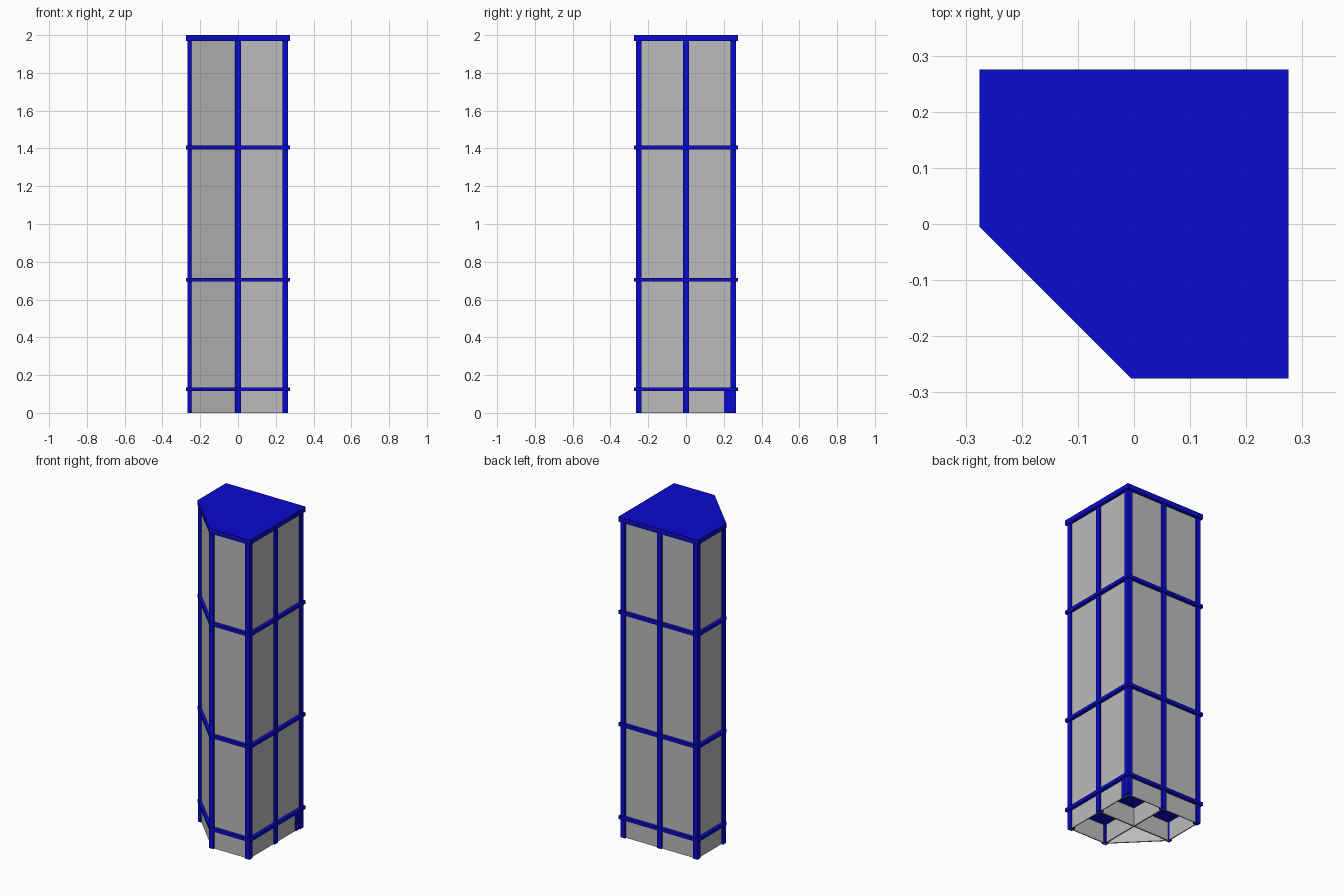
import bpy, bmesh

if "Cube" in bpy.data.objects:
    bpy.data.objects.remove(bpy.data.objects["Cube"])


def material(name, color):
    m = bpy.data.materials.new(name)
    m.diffuse_color = (*color, 1)
    m.use_nodes = True
    m.node_tree.nodes["Principled BSDF"].inputs["Base Color"].default_value = m.diffuse_color
    return m


BLUE = material("frame blue", (0.003, 0.003, 0.62))
GREY = material("panel grey", (0.5, 0.5, 0.5))


def finish(bm, name, mat):
    bmesh.ops.recalc_face_normals(bm, faces=bm.faces)
    me = bpy.data.meshes.new(name)
    bm.to_mesh(me)
    bm.free()
    me.materials.append(mat)
    ob = bpy.data.objects.new(name, me)
    bpy.context.collection.objects.link(ob)
    return ob


def outline(r, c):
    """Square footprint of half size r with its front left corner cut off."""
    return [(r, r), (-r, r), (-r, c), (c, -r), (r, -r)]


def prism(name, pts, z0, z1, mat, open_ends=False):
    bm = bmesh.new()
    lo = [bm.verts.new((x, y, z0)) for x, y in pts]
    hi = [bm.verts.new((x, y, z1)) for x, y in pts]
    n = len(pts)
    for i in range(n):
        j = (i + 1) % n
        bm.faces.new((lo[i], lo[j], hi[j], hi[i]))
    if not open_ends:
        bm.faces.new(lo)
        bm.faces.new(hi)
    return finish(bm, name, mat)


def box(name, x0, x1, y0, y1, z0, z1, mat):
    return prism(name, [(x0, y0), (x1, y0), (x1, y1), (x0, y1)], z0, z1, mat)


# Thin wall panels, open underneath
walls = prism("wall_panels", outline(0.255, 0.0), 0.0, 1.975, GREY, True)
solid = walls.modifiers.new("thickness", "SOLIDIFY")
solid.thickness = 0.008
solid.offset = -1

# Top cap and the shelves whose edges show as rails
prism("top_cap", outline(0.275, -0.005), 1.97, 2.0, BLUE)
for i, z in enumerate((0.125, 0.705, 1.405)):
    prism(f"shelf_rail_{i + 1}", outline(0.275, -0.005), z - 0.01, z + 0.01, BLUE)

# Upright posts at the corners and in the middle of the long walls
posts = [(0.25, 0.25), (-0.25, 0.25), (0.25, -0.25), (0.0, -0.25),
         (0.0, 0.25), (0.25, 0.0)]
for i, (x, y) in enumerate(posts):
    h = 0.015
    box(f"post_{i + 1}", x - h, x + h, y - h, y + h, 0, 1.975, BLUE)
box("post_left", -0.267, -0.246, -0.012, 0.015, 0, 1.975, BLUE)

# Wider foot at the back right corner
box("back_right_foot", 0.235, 0.26, 0.2, 0.24, 0, 0.12, BLUE)

# Dividers under the bottom shelf
box("divider_cross", -0.25, 0.25, -0.004, 0.004, 0.0, 0.12, GREY)
box("divider_deep", -0.004, 0.004, -0.25, 0.25, 0.0, 0.12, GREY)
